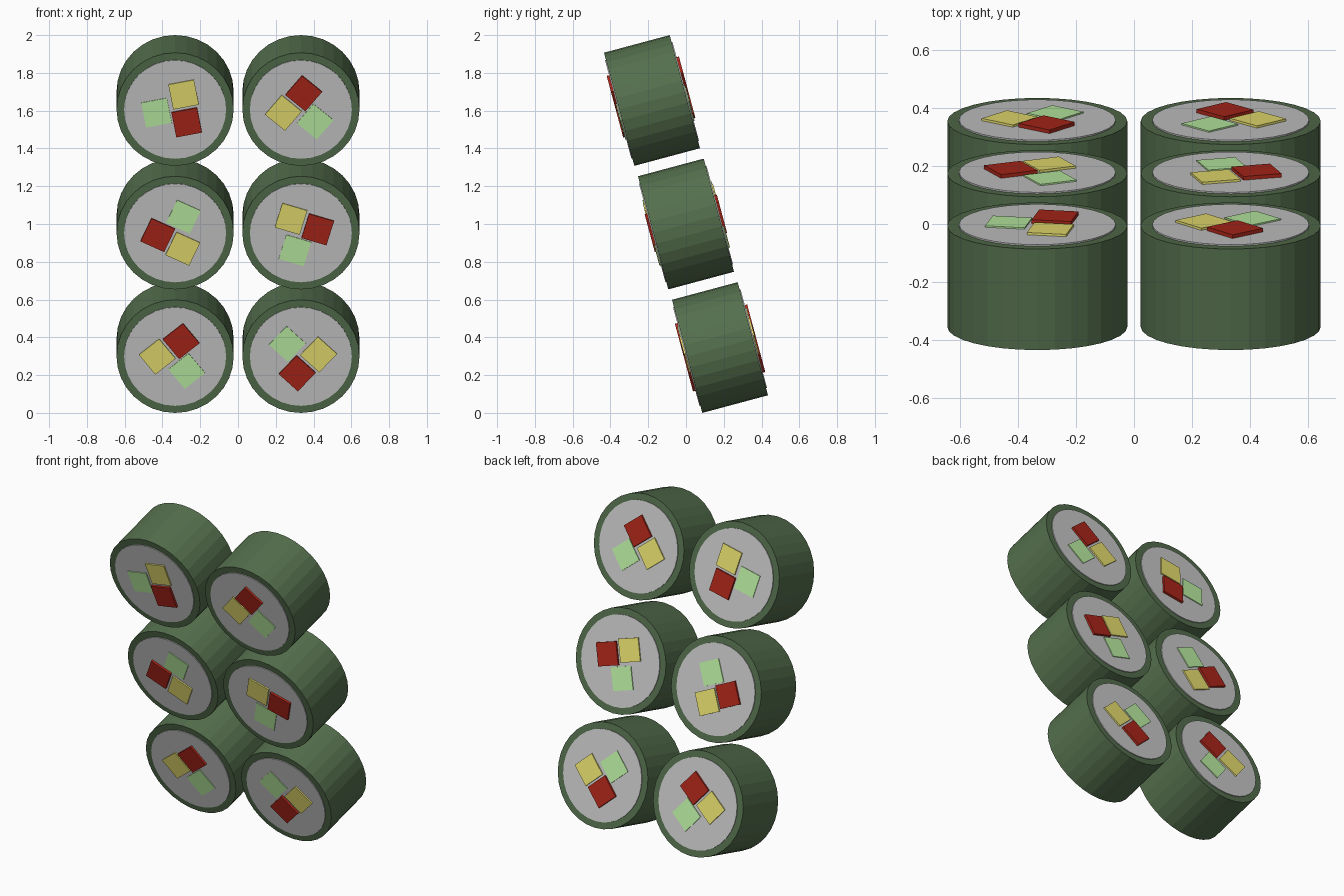
import bpy, bmesh
from math import radians
from mathutils import Matrix

if "Cube" in bpy.data.objects:
    bpy.data.objects.remove(bpy.data.objects["Cube"])

TILT = Matrix.Rotation(radians(15), 4, 'X')


def material(name, rgb):
    m = bpy.data.materials.new(name)
    m.diffuse_color = (*rgb, 1)
    m.use_nodes = True
    m.node_tree.nodes["Principled BSDF"].inputs["Base Color"].default_value = m.diffuse_color
    return m


WRAP = material("dark_green", (0.09, 0.16, 0.075))
RED = material("red", (0.42, 0.02, 0.01))
YELLOW = material("yellow", (0.85, 0.78, 0.17))
GREEN = material("light_green", (0.52, 0.9, 0.38))


def finish(name, bm, matrix, mat):
    me = bpy.data.meshes.new(name)
    bm.to_mesh(me)
    bm.free()
    if mat:
        me.materials.append(mat)
    ob = bpy.data.objects.new(name, me)
    ob.matrix_world = matrix
    bpy.context.collection.objects.link(ob)


def cylinder(name, radius, length, matrix, mat=None):
    bm = bmesh.new()
    bmesh.ops.create_cone(bm, cap_ends=True, segments=32, radius1=radius, radius2=radius,
                          depth=length, matrix=Matrix.Rotation(radians(90), 4, 'X'))
    finish(name, bm, matrix, mat)


def stick(name, x, z, length, matrix, mat):
    bm = bmesh.new()
    bmesh.ops.create_cube(bm, size=1, matrix=Matrix.Translation((x, 0, z))
                          @ Matrix.Diagonal((0.138, length, 0.138, 1)))
    finish(name, bm, matrix, mat)


# Two leaning columns of three rolls: (column, row, twist of the filling)
rolls = [(-1, -1, 129), (1, -1, -43), (-1, 0, 245), (1, 0, 73), (-1, 1, 11), (1, 1, 140)]
for col, row, twist in rolls:
    place = Matrix.Translation((0.333 * col, -0.18 * row, 1 + 0.654 * row)) @ TILT
    spun = place @ Matrix.Rotation(radians(-twist), 4, 'Y')
    # outer wrap and the core showing at both ends
    cylinder("wrap", 0.31, 0.36, place, WRAP)
    cylinder("rice_core", 0.27, 0.37, place)
    # filling sticks poking out at both ends
    stick("red_filling", 0.047, -0.079, 0.396, spun, RED)
    stick("yellow_filling", 0.06, 0.073, 0.386, spun, YELLOW)
    stick("green_filling", -0.1, 0.002, 0.380, spun, GREEN)
